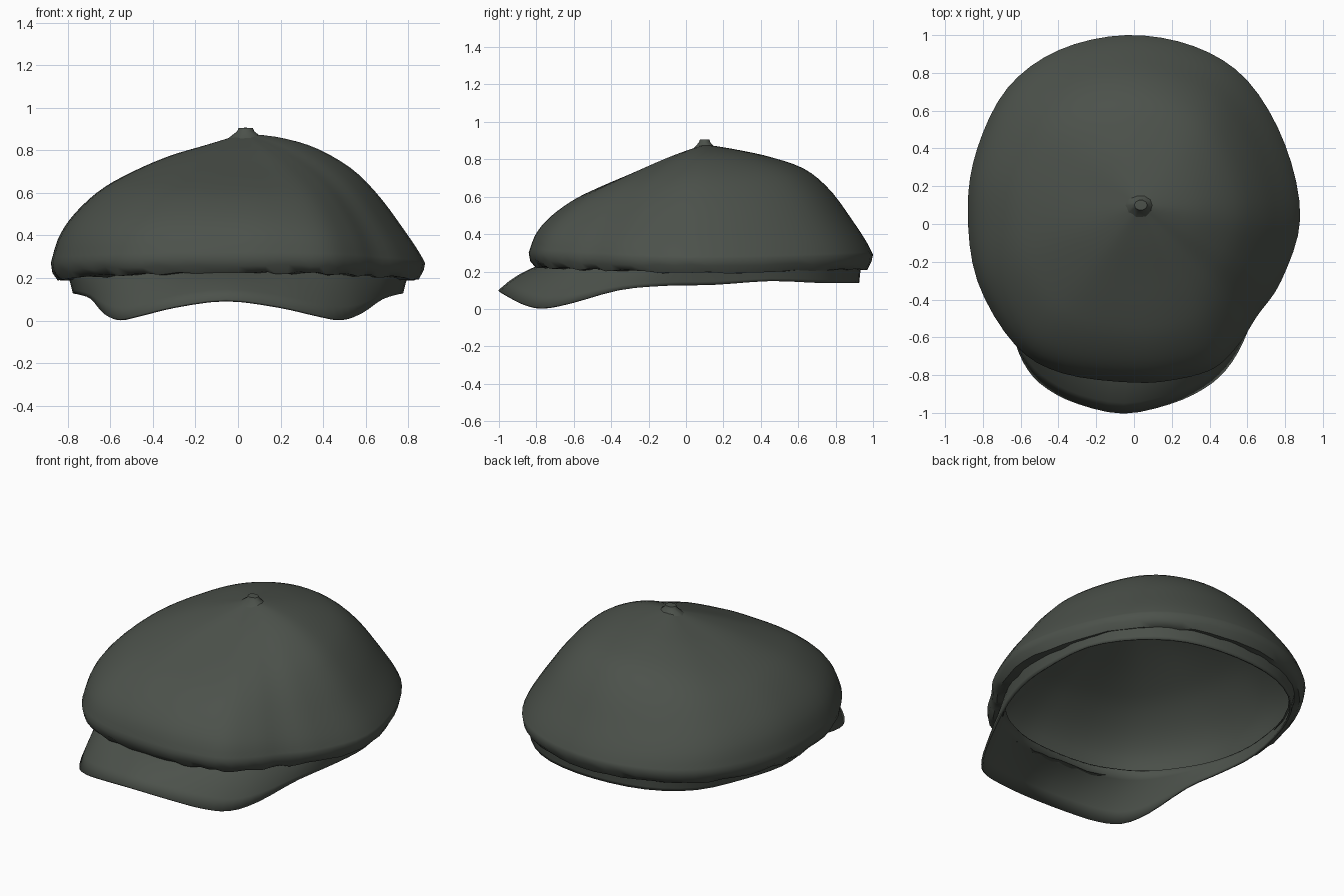
import bpy, bmesh, math, random
from mathutils import Vector

random.seed(4)
if "Cube" in bpy.data.objects:
    bpy.data.objects.remove(bpy.data.objects["Cube"])

cloth = bpy.data.materials.new("dark grey green cloth")
cloth.use_nodes = True
colour = (0.072, 0.083, 0.070, 1)
cloth.diffuse_color = colour
bsdf = cloth.node_tree.nodes["Principled BSDF"]
bsdf.inputs["Base Color"].default_value = colour
bsdf.inputs["Roughness"].default_value = 0.9


def spline(points, u, closed=False):
    """Smooth curve through points; u counts points."""
    n = len(points)
    i = math.floor(u) if closed else min(math.floor(u), n - 2)
    f = u - i
    pick = lambda k: Vector(points[k % n] if closed else points[max(0, min(n - 1, k))])
    a, b, c, d = (pick(i + k) for k in (-1, 0, 1, 2))
    return b + (c - a) * f / 2 + (a * 2 - b * 5 + c * 4 - d) * f**2 / 2 + (b * 3 - a - c * 3 + d) * f**3 / 2


def make(name, rings, cap):
    """Closed rings of points joined into one smooth surface, with an optional tip."""
    bm = bmesh.new()
    rows = [[bm.verts.new(p) for p in ring] for ring in rings]
    n = len(rows[0])
    for upper, lower in zip(rows, rows[1:]):
        for i in range(n):
            j = (i + 1) % n
            bm.faces.new((upper[i], lower[i], lower[j], upper[j]))
    if cap:
        tip = bm.verts.new(cap)
        for i in range(n):
            bm.faces.new((tip, rows[0][i], rows[0][(i + 1) % n]))
    mesh = bpy.data.meshes.new(name)
    bm.to_mesh(mesh)
    bm.free()
    mesh.materials.append(cloth)
    obj = bpy.data.objects.new(name, mesh)
    bpy.context.collection.objects.link(obj)
    bpy.ops.object.select_all(action="DESELECT")
    obj.select_set(True)
    bpy.context.view_layer.objects.active = obj
    bpy.ops.object.shade_smooth_by_angle(angle=math.radians(50))
    return obj


# Crown: rim outline from above, and a height profile for each direction
apex = Vector((0.03, 0.1))
outline = [(.88, .03), (.8, .42), (.6, .76), (.32, .94), (-.04, 1), (-.4, .92), (-.67, .72),
           (-.83, .4), (-.88, .08), (-.83, -.3), (-.63, -.64), (-.38, -.79), (0, -.84),
           (.24, -.82), (.43, -.76), (.56, -.63), (.65, -.49), (.78, -.3)]
# reach from the apex, then heights on the left, right, front and back
profile = [(0, .88, .88, .88, .88), (.2, .86, .825, .81, .85), (.4, .81, .77, .73, .81),
           (.6, .71, .69, .65, .745), (.75, .58, .61, .58, .63), (.88, .43, .5, .49, .47),
           (.96, .33, .39, .4, .36), (1, .27, .27, .3, .29)]
rolled = [(.992, -.04), (.965, -.075), (.9, -.075)]
SIDES = 72


def crown_ring(reach, left, right, front, back, rough=0):
    ring = []
    for i in range(SIDES):
        away = spline(outline, i * len(outline) / SIDES, True) - apex
        d = away.normalized()
        z = d.x**2 * (left if d.x > 0 else right) + d.y**2 * (back if d.y > 0 else front)
        p = apex + away * reach
        ring.append((p.x, p.y, z + random.uniform(-rough, rough)))
    return ring


steps = 24
rings = [crown_ring(*spline(profile, (len(profile) - 1) * k / steps)) for k in range(1, steps + 1)]
for reach, drop in rolled:
    rings.append(crown_ring(reach, *(h + drop for h in profile[-1][1:]), rough=0.008))
make("crown", rings, (apex.x, apex.y, 0.88))

# Brim and head band: one skirt, wide at the front and narrow around the back
top_half = [(0, -.72, .25), (.22, -.7, .25), (.38, -.64, .25), (.5, -.56, .245), (.6, -.44, .235),
            (.71, -.25, .22), (.78, -.05, .22), (.79, .17, .22), (.73, .47, .22), (.58, .73, .23),
            (.33, .88, .235), (0, .93, .235)]
edge_half = [(0, -1, .095), (.24, -.95, .065), (.41, -.87, .025), (.52, -.77, .004), (.6, -.62, .03),
             (.68, -.36, .1), (.75, -.1, .125), (.77, .15, .13), (.72, .45, .15), (.57, .71, .14),
             (.33, .87, .14), (0, .92, .14)]


def loop(half):
    full = half + [(-x, y, z) for x, y, z in half[-2:0:-1]]
    return [spline(full, i * len(full) / 66, True) for i in range(66)]


skirt = []
for k in range(6):
    f = k / 5
    row = []
    for a, b in zip(loop(top_half), loop(edge_half)):
        p = a.lerp(b, f)
        front = max(0, -p.y - 0.3)
        p.z += 0.16 * f * (1 - f) * front  # arch of the brim
        p.x -= 0.08 * front  # brim sits slightly to the right
        row.append(p)
    skirt.append(row)
brim = make("brim_and_band", skirt, None)
thick = brim.modifiers.new("thickness", "SOLIDIFY")
thick.thickness = 0.012
thick.offset = 0

# Pinched cloth stub on the very top of the crown
stub = []
for radius, z in ((.034, .905), (.04, .89), (.085, .855)):
    stub.append([(0.036 + radius * math.cos(a), 0.1 + 0.8 * radius * math.sin(a), z)
                 for a in (math.tau * i / 10 for i in range(10))])
make("top_stub", stub, (0.036, 0.1, 0.907))
